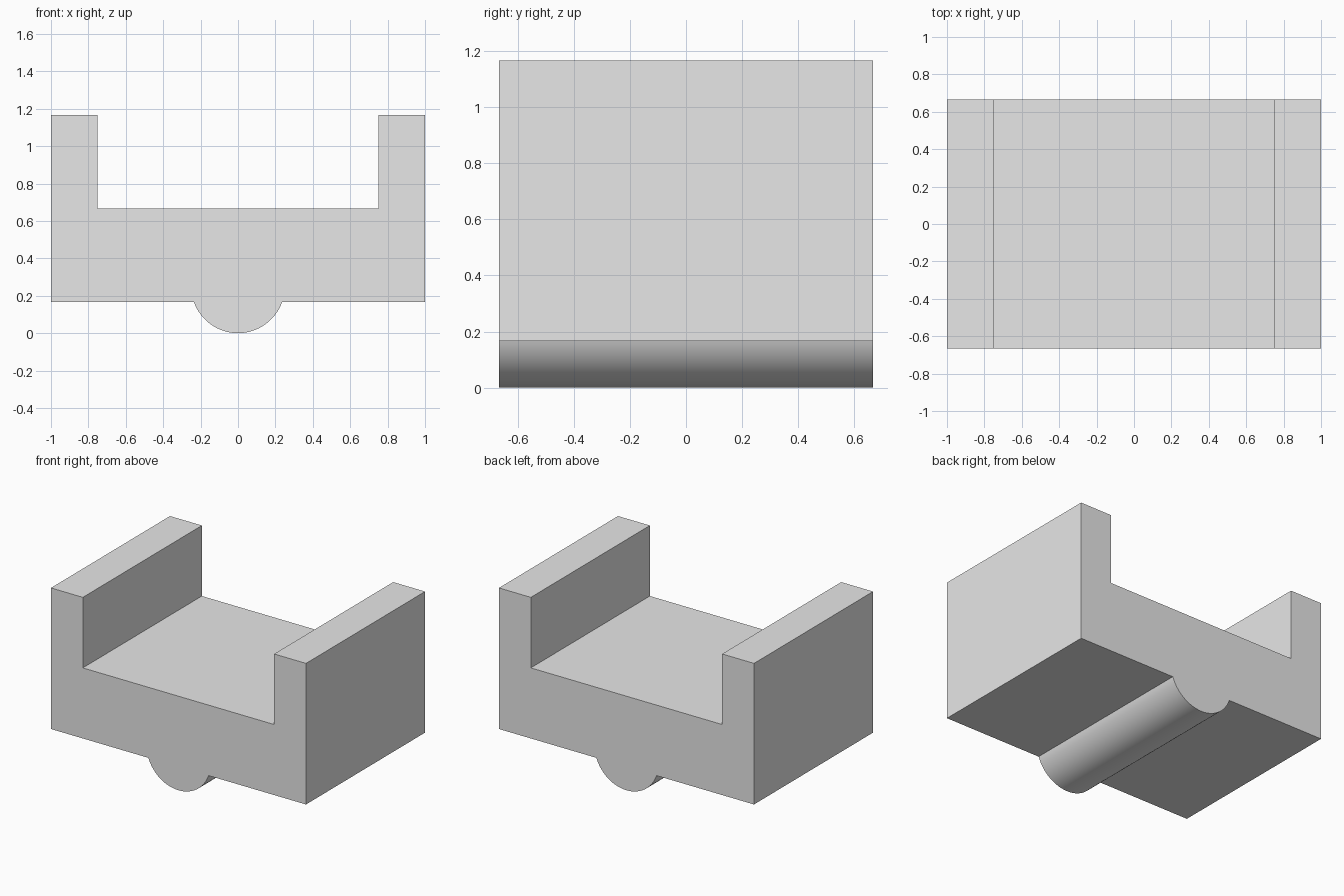
import bpy
import bmesh
from math import acos, cos, sin, pi

cube = bpy.data.objects.get("Cube")
if cube:
    bpy.data.objects.remove(cube, do_unlink=True)

# Main dimensions
HALF_W, HALF_D = 1.0, 2 / 3
BASE, FLOOR, TOP = 1 / 6, 2 / 3, 7 / 6
INNER = 0.75
RADIUS = 0.25
SEGMENTS = 48

# Single plain grey
grey = bpy.data.materials.new("light_grey")
grey.use_nodes = True
colour = (0.8, 0.8, 0.8, 1)
grey.diffuse_color = colour
grey.node_tree.nodes["Principled BSDF"].inputs["Base Color"].default_value = colour

# Cross-section: U-shaped channel with a round rib under the base
half_angle = acos((RADIUS - BASE) / RADIUS)
rib = []
for i in range(SEGMENTS + 1):
    a = -half_angle + 2 * half_angle * i / SEGMENTS
    rib.append((RADIUS * sin(a), RADIUS - RADIUS * cos(a)))
right = [(-INNER, FLOOR), (-INNER, TOP), (-HALF_W, TOP), (-HALF_W, BASE)]
left = [(-x, z) for x, z in reversed(right)]
profile = right + rib + left

# Extrude the section from front to back
bm = bmesh.new()
face = bm.faces.new([bm.verts.new((x, -HALF_D, z)) for x, z in profile])
extruded = bmesh.ops.extrude_face_region(bm, geom=[face], use_keep_orig=True)
moved = [g for g in extruded["geom"] if isinstance(g, bmesh.types.BMVert)]
bmesh.ops.translate(bm, verts=moved, vec=(0, 2 * HALF_D, 0))
bmesh.ops.recalc_face_normals(bm, faces=bm.faces)

mesh = bpy.data.meshes.new("channel_block")
bm.to_mesh(mesh)
bm.free()
mesh.materials.append(grey)
block = bpy.data.objects.new("channel_block", mesh)
bpy.context.collection.objects.link(block)

# Smooth the rib, keep the block edges sharp
bpy.ops.object.select_all(action="DESELECT")
block.select_set(True)
bpy.context.view_layer.objects.active = block
bpy.ops.object.shade_smooth_by_angle(angle=pi / 6)
